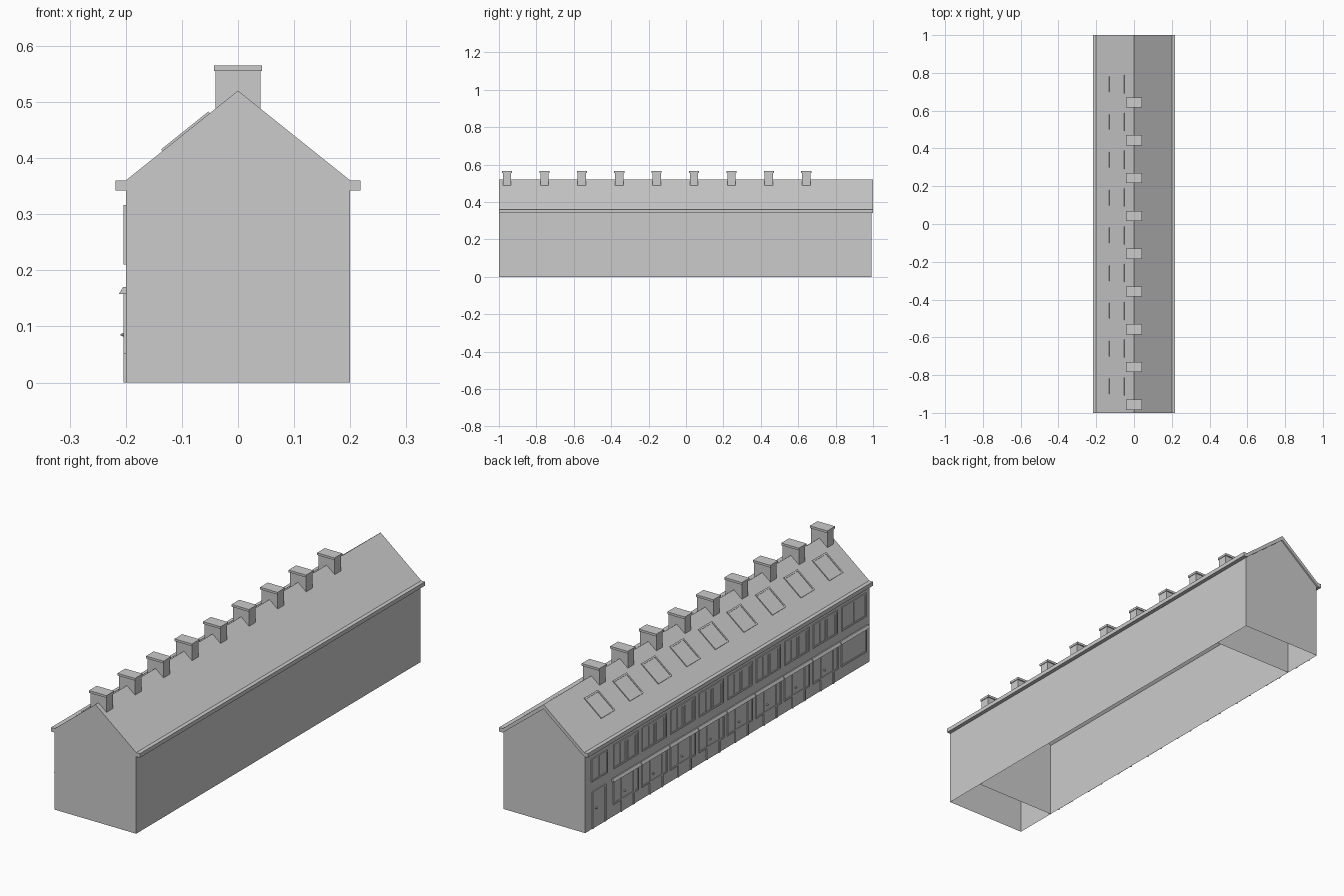
import bpy, bmesh
from mathutils import Matrix, Vector

cube = bpy.data.objects.get("Cube")
if cube:
    bpy.data.objects.remove(cube, do_unlink=True)

grey = bpy.data.materials.new("plain_grey")
grey.use_nodes = True
colour = (0.6, 0.6, 0.6, 1)
grey.diffuse_color = colour
grey.node_tree.nodes["Principled BSDF"].inputs["Base Color"].default_value = colour

STEP = 0.2          # width of one house
HOUSES = 9          # repeats of each fitting
WALL = -0.2         # street wall plane


def finish(name, bm, recalc=True):
    if recalc:
        bmesh.ops.recalc_face_normals(bm, faces=bm.faces)
    mesh = bpy.data.meshes.new(name)
    bm.to_mesh(mesh)
    bm.free()
    mesh.materials.append(grey)
    obj = bpy.data.objects.new(name, mesh)
    bpy.context.collection.objects.link(obj)
    return obj


def box(bm, x, y, z, turn=None):
    size = Vector((x[1] - x[0], y[1] - y[0], z[1] - z[0]))
    mid = Vector((x[0] + x[1], y[0] + y[1], z[0] + z[1])) / 2
    m = Matrix.Translation(mid) @ Matrix.Diagonal(size).to_4x4()
    bmesh.ops.create_cube(bm, size=1, matrix=turn @ m if turn else m)


def prism(bm, profile, y0, y1):
    """Closed (x, z) profile pushed along y."""
    a = [bm.verts.new((x, y0, z)) for x, z in profile]
    b = [bm.verts.new((x, y1, z)) for x, z in profile]
    bm.faces.new(a)
    bm.faces.new(b[::-1])
    for i in range(len(a)):
        j = (i + 1) % len(a)
        bm.faces.new((a[i], b[i], b[j], a[j]))


def frame(bm, y, z, t, bars=0, sill=True):
    """Raised street-side frame with upright bars and a thin pane."""
    x = (WALL - 0.004, WALL)
    bottom = z[0] + (t if sill else 0)
    for y0 in (y[0], y[1] - t):
        box(bm, x, (y0, y0 + t), z)
    box(bm, x, (y[0] + t, y[1] - t), (z[1] - t, z[1]))
    if sill:
        box(bm, x, (y[0] + t, y[1] - t), (z[0], bottom))
    for i in range(bars):
        yc = y[0] + (y[1] - y[0]) * (i + 1) / (bars + 1)
        box(bm, x, (yc - t / 2, yc + t / 2), (bottom, z[1] - t))
    box(bm, (WALL - 0.001, WALL), (y[0] + t, y[1] - t), (bottom, z[1] - t))


def rows(start):
    return [start + STEP * i for i in range(HOUSES)]


# Open-bottomed shell with two cross walls
gable = [(-0.2, 0), (-0.2, 0.342), (0, 0.5), (0.2, 0.342), (0.2, 0)]
bm = bmesh.new()
ends = (-1, 0.993)
for y in (-1, 0.993):
    f = [bm.verts.new((x, y, z)) for x, z in gable]
    bm.faces.new(f if y > 0 else f[::-1])
for s in (-1, 1):
    q = [bm.verts.new((s * 0.2, y, z)) for y, z in
         ((-1, 0), (ends[1], 0), (ends[1], 0.342), (-1, 0.342))]
    bm.faces.new(q if s > 0 else q[::-1])
for y in (-0.8, 0.8):
    bm.faces.new([bm.verts.new((x, y, z)) for x, z in gable])
finish("house_walls", bm, recalc=False)

# Roof slab with eaves gutters
bm = bmesh.new()
half = [(0.2, 0.36), (0.218, 0.36), (0.218, 0.342), (0.2, 0.342)]
prism(bm, [(0, 0.52)] + half + [(0, 0.5)] + [(-x, z) for x, z in half[::-1]], -1, 1)
finish("roof", bm)

# Chimneys on the ridge
bm = bmesh.new()
for y in rows(-0.957):
    prism(bm, [(-0.04, 0.488), (0, 0.518), (0.04, 0.488), (0.04, 0.555), (-0.04, 0.555)],
          y - 0.022, y + 0.022)
    box(bm, (-0.043, 0.043), (y - 0.027, y + 0.027), (0.555, 0.565))
finish("chimneys", bm)

# Skylights lying on the street slope
along = Vector((0.2, 0, 0.16)).normalized()
up = Vector((-along.z, 0, along.x))
slope = Matrix((along, (0, 1, 0), up)).transposed().to_4x4()
bm = bmesh.new()
for y in rows(-0.86):
    turn = Matrix.Translation((-0.0925, y, 0.446)) @ slope
    for s in (-1, 1):
        box(bm, (-0.054, 0.054), sorted((s * 0.048, s * 0.041)), (0, 0.004), turn)
        box(bm, sorted((s * 0.054, s * 0.047)), (-0.041, 0.041), (0, 0.004), turn)
    box(bm, (-0.047, 0.047), (-0.041, 0.041), (0, 0.0015), turn)
finish("skylights", bm)

# Wide windows, upstairs and downstairs
bm = bmesh.new()
for y in rows(-0.89):
    frame(bm, (y - 0.085, y + 0.085), (0.21, 0.316), 0.007, bars=1)
    frame(bm, (y - 0.088, y + 0.088), (0.052, 0.158), 0.007)
finish("wide_windows", bm)

# Narrow upstairs windows over the doors
bm = bmesh.new()
for y in rows(-0.705):
    frame(bm, (y - 0.056, y + 0.056), (0.21, 0.312), 0.007, bars=1)
finish("narrow_windows", bm)

# Doors with raised panel frame and pointed knob
bm = bmesh.new()
for y in rows(-0.703):
    frame(bm, (y - 0.047, y + 0.047), (0, 0.165), 0.008, sill=False)
    bmesh.ops.create_cone(bm, segments=8, radius1=0.005, radius2=0.001, depth=0.008,
                          cap_ends=True, matrix=Matrix.Translation((WALL - 0.005, y + 0.022, 0.085))
                          @ Matrix.Rotation(-1.5708, 4, 'Y'))
finish("doors", bm)

# Sloping canopies above the downstairs windows
bm = bmesh.new()
for y in rows(-0.89):
    prism(bm, [(-0.2, 0.17), (-0.205, 0.17), (-0.212, 0.158), (-0.2, 0.158)],
          y - 0.098, y + 0.098)
finish("canopies", bm)
